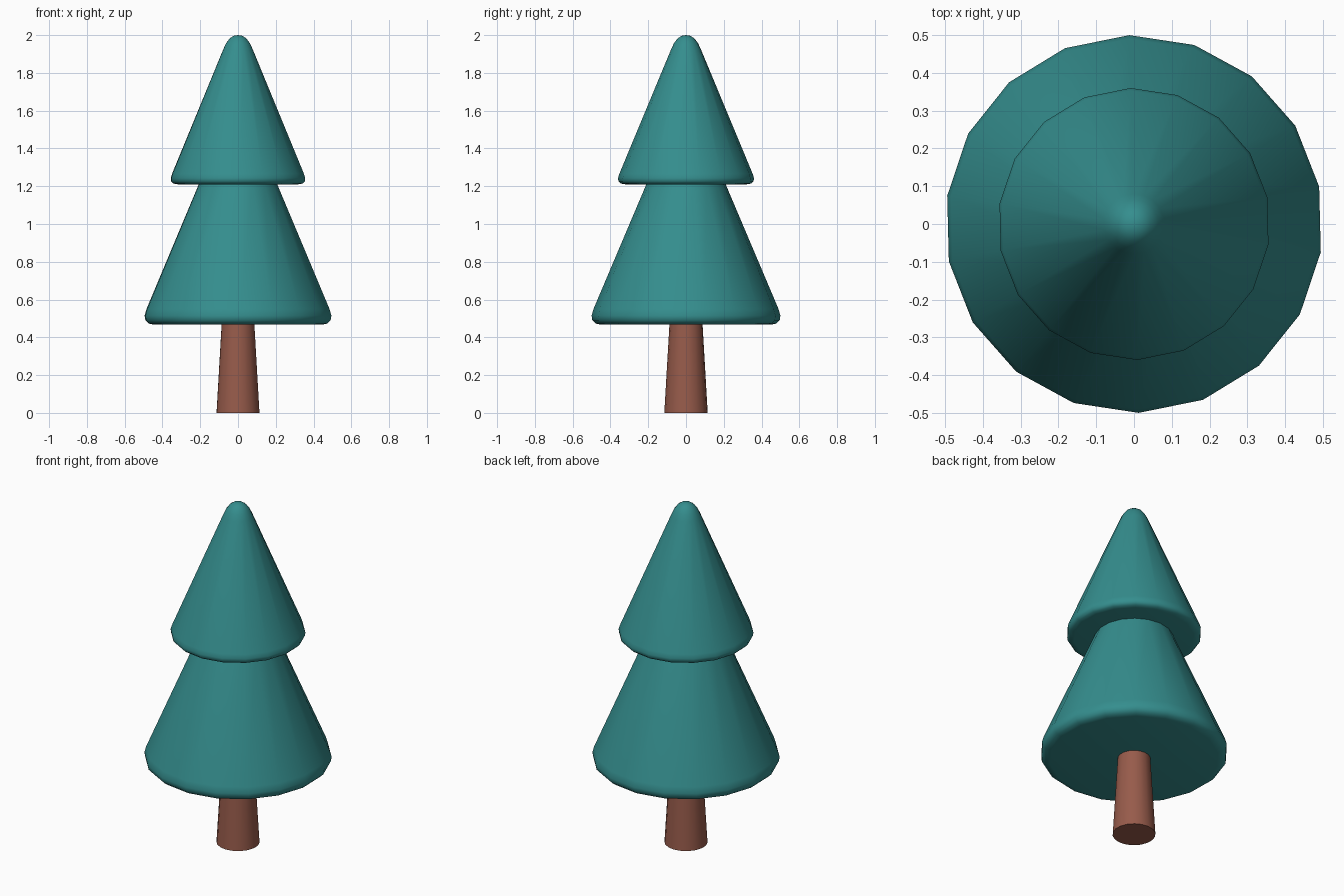
import bpy, bmesh, math

if "Cube" in bpy.data.objects:
    bpy.data.objects.remove(bpy.data.objects["Cube"])

SIDES = 18
OFFSET = math.radians(11.4)


def material(name, color):
    m = bpy.data.materials.new(name)
    m.diffuse_color = (*color, 1)
    m.use_nodes = True
    m.node_tree.nodes["Principled BSDF"].inputs["Base Color"].default_value = m.diffuse_color
    return m


def lathe(name, profile, mat):
    """Revolve (radius, height) points; zero radius makes a pole, open ends are capped."""
    bm = bmesh.new()
    rings = []
    for r, z in profile:
        if r == 0:
            rings.append([bm.verts.new((0, 0, z))] * SIDES)
        else:
            angles = [OFFSET + i * math.tau / SIDES for i in range(SIDES)]
            rings.append([bm.verts.new((r * math.cos(a), r * math.sin(a), z)) for a in angles])
    for low, high in zip(rings, rings[1:]):
        for i in range(SIDES):
            j = (i + 1) % SIDES
            bm.faces.new(list(dict.fromkeys((low[i], low[j], high[j], high[i]))))
    for ring in (rings[0], rings[-1]):
        if ring[0] != ring[1]:
            bm.faces.new(ring)
    bmesh.ops.recalc_face_normals(bm, faces=bm.faces)
    mesh = bpy.data.meshes.new(name)
    bm.to_mesh(mesh)
    bm.free()
    mesh.materials.append(mat)
    obj = bpy.data.objects.new(name, mesh)
    bpy.context.collection.objects.link(obj)
    bpy.ops.object.select_all(action='DESELECT')
    obj.select_set(True)
    bpy.context.view_layer.objects.active = obj
    bpy.ops.object.shade_smooth_by_angle(angle=math.radians(50))
    return obj


green = material("needles", (0.035, 0.27, 0.27))
brown = material("bark", (0.31, 0.105, 0.07))

# Tapered trunk
lathe("trunk", [(0.115, 0), (0.087, 0.48)], brown)

# Lower tier with a rounded rim
lathe("lower_foliage", [(0.45, 0.467), (0.478, 0.473), (0.496, 0.49), (0.5, 0.515),
                        (0.49, 0.55), (0.208, 1.215)], green)

# Upper tier with a rounded rim and blunt tip
lathe("upper_foliage", [(0.32, 1.21), (0.346, 1.214), (0.358, 1.226), (0.36, 1.243),
                        (0.353, 1.266), (0.08, 1.922), (0.065, 1.955), (0.045, 1.982),
                        (0.024, 1.996), (0, 2.0)], green)
